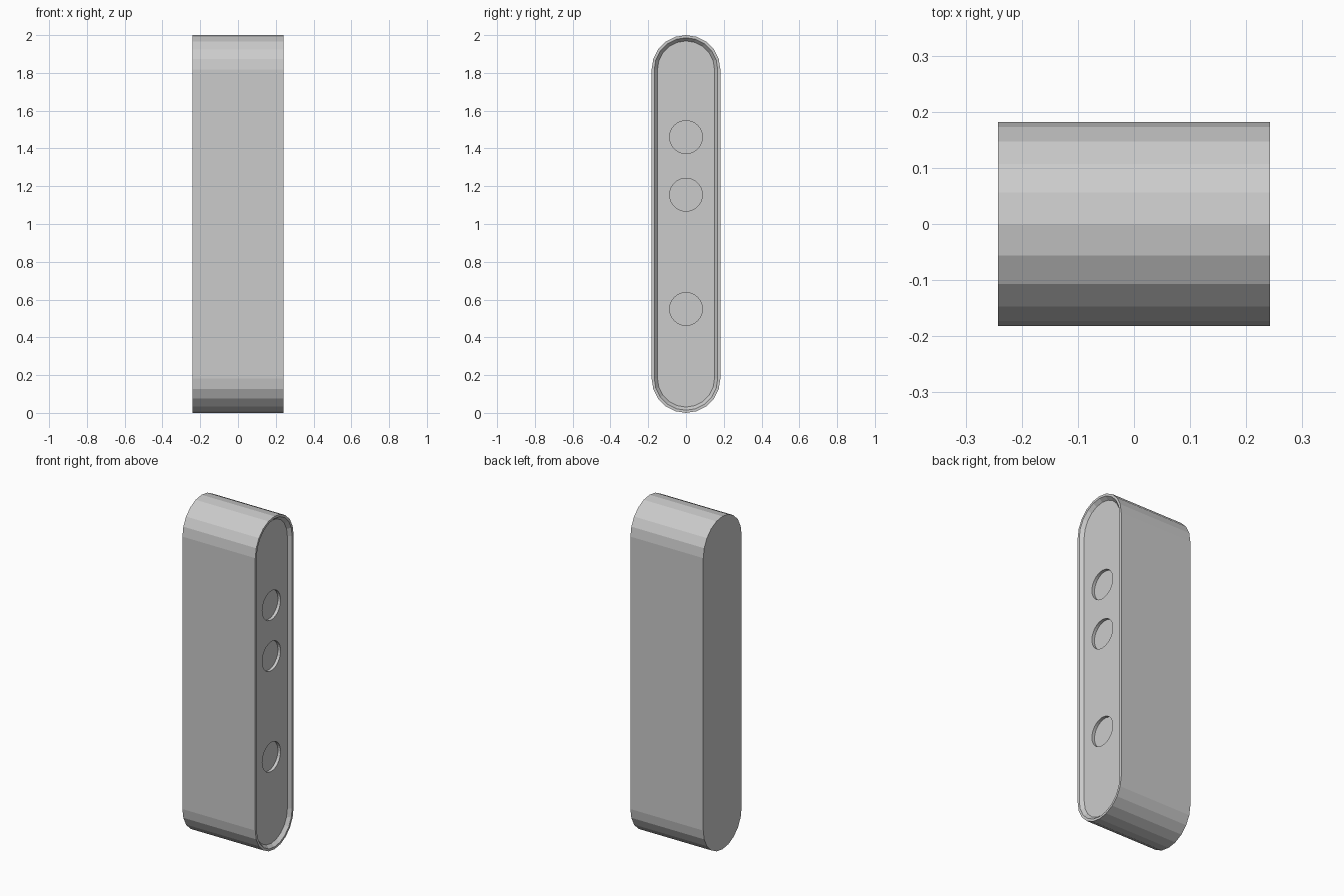
import bpy, bmesh, math

if "Cube" in bpy.data.objects:
    bpy.data.objects.remove(bpy.data.objects["Cube"])

RADIUS, HEIGHT, HALF_X = 0.182, 2.0, 0.242
STEPS = 10  # flat sides per rounded end


def capsule_ring(bm, x, inset):
    """Capsule outline in the YZ plane, counter-clockwise seen from +x."""
    r = RADIUS - inset
    ring = []
    for centre_z, start in ((HEIGHT - RADIUS, 0), (RADIUS, math.pi)):
        for i in range(STEPS + 1):
            a = start + math.pi * i / STEPS
            ring.append(bm.verts.new((x, r * math.cos(a), centre_z + r * math.sin(a))))
    return ring


# Capsule body: back, outer wall, flat rim, sloped lip, recessed panel
bm = bmesh.new()
sections = [(-HALF_X, 0), (HALF_X, 0), (HALF_X, 0.014), (HALF_X - 0.02, 0.031)]
rings = [capsule_ring(bm, x, inset) for x, inset in sections]
bm.faces.new(list(reversed(rings[0])))
bm.faces.new(rings[-1])
for a, b in zip(rings, rings[1:]):
    for i in range(len(a)):
        j = (i + 1) % len(a)
        bm.faces.new((a[i], a[j], b[j], b[i]))
bmesh.ops.recalc_face_normals(bm, faces=bm.faces)
mesh = bpy.data.meshes.new("capsule_body")
bm.to_mesh(mesh)
bm.free()
body = bpy.data.objects.new("capsule_body", mesh)
bpy.context.collection.objects.link(body)

# Three shallow round sockets in the panel
panel_x = HALF_X - 0.02
for z in (0.55, 1.155, 1.46):
    bpy.ops.mesh.primitive_cylinder_add(vertices=32, radius=0.087, depth=0.036,
                                        location=(panel_x, 0, z),
                                        rotation=(0, math.pi / 2, 0))
    cutter = bpy.context.object
    cutter.name = "socket_cutter"
    cutter.hide_render = True
    cut = body.modifiers.new("socket", 'BOOLEAN')
    cut.operation = 'DIFFERENCE'
    cut.solver = 'EXACT'
    cut.object = cutter
    bpy.context.view_layer.objects.active = body
    bpy.ops.object.modifier_apply(modifier=cut.name)
    bpy.data.objects.remove(cutter)
